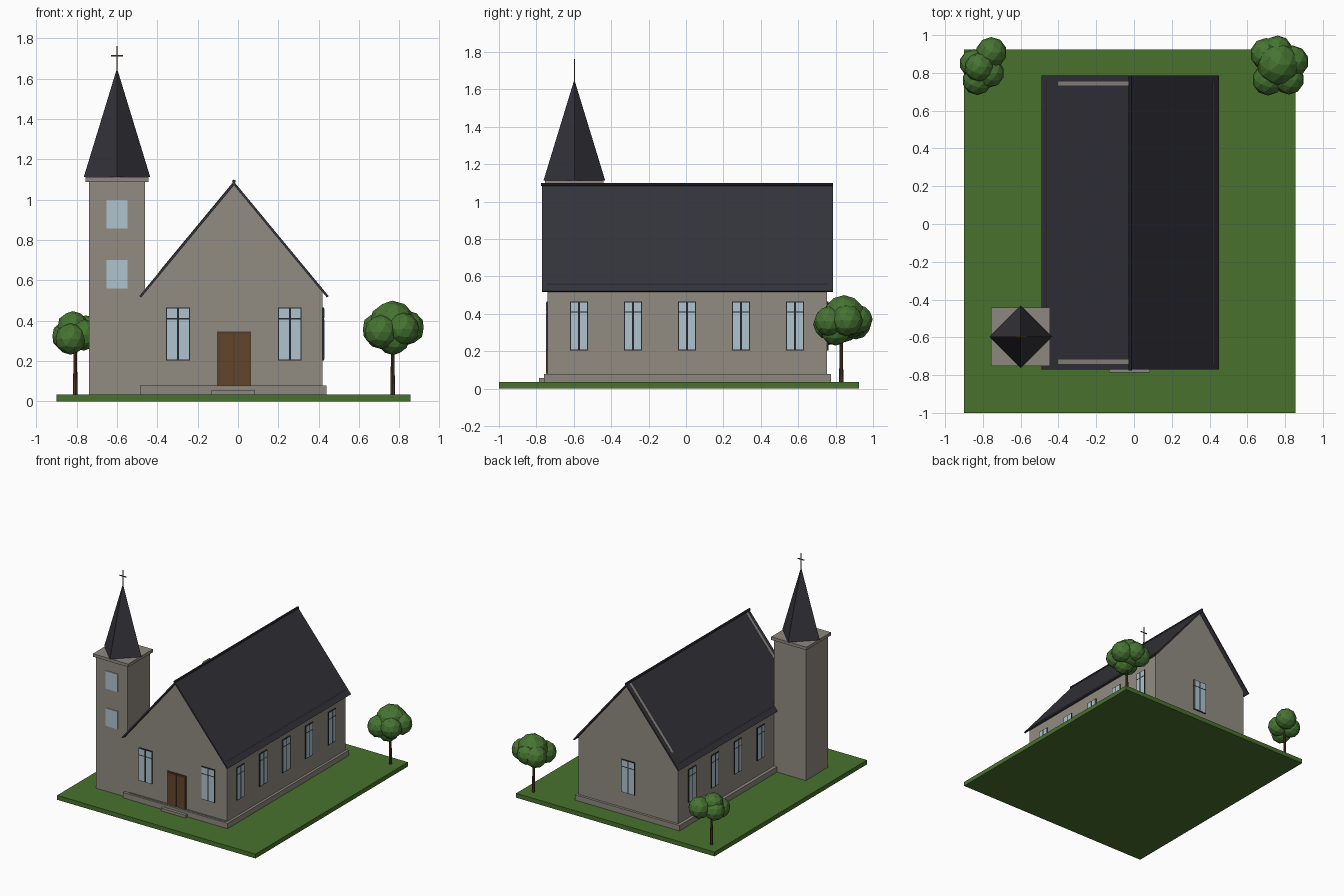
import bpy, bmesh, math
from mathutils import Matrix, Vector

if "Cube" in bpy.data.objects:
    bpy.data.objects.remove(bpy.data.objects["Cube"])


def material(name, r, g, b):
    m = bpy.data.materials.new(name)
    m.diffuse_color = (r, g, b, 1)
    m.use_nodes = True
    m.node_tree.nodes["Principled BSDF"].inputs["Base Color"].default_value = m.diffuse_color
    return m


STONE = material("wall stone", 0.285, 0.265, 0.225)
TRIM = material("trim stone", 0.27, 0.25, 0.215)
SLATE = material("dark slate", 0.033, 0.033, 0.043)
GLASS = material("window glass", 0.43, 0.55, 0.62)
FRAME = material("window frame", 0.018, 0.02, 0.026)
DOOR = material("door wood", 0.120, 0.060, 0.025)
BROWN = material("dark wood", 0.085, 0.043, 0.020)
GRASS = material("grass", 0.065, 0.165, 0.027)
LEAF = material("leaves", 0.062, 0.175, 0.032)


def finish(name, bm, mats, matrix=Matrix()):
    bmesh.ops.recalc_face_normals(bm, faces=bm.faces)
    me = bpy.data.meshes.new(name)
    bm.to_mesh(me)
    bm.free()
    for m in mats:
        me.materials.append(m)
    ob = bpy.data.objects.new(name, me)
    ob.matrix_world = matrix
    bpy.context.collection.objects.link(ob)
    return ob


def add_box(bm, lo, hi, mat=0):
    lo, hi = Vector(lo), Vector(hi)
    size = hi - lo
    mtx = Matrix.Translation((lo + hi) / 2) @ Matrix.Diagonal((*size, 1))
    verts = bmesh.ops.create_cube(bm, size=1, matrix=mtx)["verts"]
    for f in {f for v in verts for f in v.link_faces}:
        f.material_index = mat


def box(name, lo, hi, mat):
    bm = bmesh.new()
    add_box(bm, lo, hi)
    return finish(name, bm, [mat])


def prism(name, profile, y0, y1, mat):
    """Extrude an (x, z) profile along y."""
    bm = bmesh.new()
    face = bm.faces.new([bm.verts.new((x, y0, z)) for x, z in profile])
    out = bmesh.ops.extrude_face_region(bm, geom=[face])["geom"]
    moved = [g for g in out if isinstance(g, bmesh.types.BMVert)]
    bmesh.ops.translate(bm, verts=moved, vec=(0, y1 - y0, 0))
    return finish(name, bm, [mat])


def cone(name, sides, r1, r2, z0, z1, x, y, mat):
    bm = bmesh.new()
    bmesh.ops.create_cone(bm, cap_ends=True, segments=sides, radius1=r1, radius2=r2,
                          depth=z1 - z0)
    return finish(name, bm, [mat], Matrix.Translation((x, y, (z0 + z1) / 2)))


def window(name, x, y, turn, w):
    """Framed window of four panes; local -y points out of the wall."""
    z0, z1, bar = 0.203, 0.465, 0.41
    bm = bmesh.new()
    add_box(bm, (-w / 2, -0.006, z0), (w / 2, 0.002, z1), 0)
    for s in (-1, 1):
        a, b = sorted((s * 0.005, s * (w / 2 - 0.005)))
        for lo, hi in ((z0 + 0.005, bar - 0.003), (bar + 0.003, z1 - 0.005)):
            add_box(bm, (a, -0.008, lo), (b, 0, hi), 1)
    finish(name, bm, [FRAME, GLASS],
           Matrix.Translation((x, y, 0)) @ Matrix.Rotation(turn, 4, "Z"))


CX = -0.02                      # nave axis
XL, XR, YF, YB = -0.46, 0.42, -0.74, 0.755

# Ground, plinth and entrance steps
box("lawn", (-0.90, -1.0, 0), (0.855, 0.925, 0.035), GRASS)
box("plinth", (-0.485, -0.76, 0.03), (0.44, 0.775, 0.078), TRIM)
box("door_sill", (-0.44, -0.745, 0.07), (0.41, -0.73, 0.084), TRIM)
box("entrance_step", (-0.132, -0.785, 0.03), (0.085, -0.75, 0.057), TRIM)

# Nave walls and thin gables that just break through the left roof slope
box("nave_walls", (XL, YF, 0.035), (XR, YB, 0.561), STONE)
gable = [(XL, 0.55), (XR, 0.55), (CX, 1.084), (-0.03, 1.081), (-0.38, 0.658)]
prism("front_gable", gable, YF, YF + 0.022, STONE)
prism("back_gable", gable, YB - 0.022, YB, STONE)

# Roof and ridge
t = 0.018
prism("nave_roof", [(CX - 0.47, 0.522), (CX, 1.09), (CX + 0.47, 0.522),
                    (CX + 0.46, 0.522 - 0.006), (CX, 1.09 - t), (CX - 0.46, 0.522 - 0.006)],
      -0.77, 0.787, SLATE)
ridge = [(CX + 0.009 * math.cos(a * math.pi / 4), 1.091 + 0.009 * math.sin(a * math.pi / 4))
         for a in range(8)]
prism("ridge_cap", ridge, -0.775, 0.787, SLATE)

# Nave windows
for i in range(5):
    y = 0.005 + 0.289 * (i - 2)
    window(f"right_window_{i}", XR, y, math.pi / 2, 0.096)
    if i:                       # the tower covers the first left bay
        window(f"left_window_{i}", XL, y, -math.pi / 2, 0.096)
for x in (-0.297, 0.257):
    window("front_window", x, YF, 0, 0.118)
window("back_window", CX, YB, math.pi, 0.118)

# Double door
bm = bmesh.new()
add_box(bm, (CX - 0.084, YF - 0.006, 0.08), (CX + 0.084, YF + 0.002, 0.347), 0)
for s in (-1, 1):
    a, b = sorted((s * 0.002, s * 0.076))
    add_box(bm, (CX + a, YF - 0.009, 0.082), (CX + b, YF, 0.336), 1)
finish("double_door", bm, [BROWN, DOOR])

# Bell tower, cornice, spire and cross
TX, TY = -0.60, -0.597
box("tower", (TX - 0.14, TY - 0.14, 0.03), (TX + 0.14, TY + 0.14, 1.09), STONE)
box("tower_cornice", (TX - 0.156, TY - 0.156, 1.088), (TX + 0.156, TY + 0.156, 1.112), TRIM)
cone("spire", 4, 0.165, 0, 1.112, 1.652, TX, TY, SLATE)
for z in (0.56, 0.857):
    box("tower_window", (TX - 0.051, TY - 0.146, z), (TX + 0.053, TY - 0.138, z + 0.142), GLASS)
bm = bmesh.new()
add_box(bm, (TX - 0.003, TY - 0.003, 1.635), (TX + 0.003, TY + 0.003, 1.762))
add_box(bm, (TX - 0.03, TY - 0.003, 1.711), (TX + 0.03, TY + 0.003, 1.717))
finish("spire_cross", bm, [BROWN])


# Trees: tapered trunk with clustered faceted leaf balls (x, y, z, radius)
def tree(name, x, y, top, balls):
    cone(name + "_trunk", 8, 0.012, 0.007, 0.03, top, x, y, BROWN)
    bm = bmesh.new()
    for bx, by, bz, r in balls:
        bmesh.ops.create_icosphere(bm, subdivisions=2, radius=r,
                                   matrix=Matrix.Translation((bx, by, bz)))
    finish(name + "_leaves", bm, [LEAF])


tree("right_tree", 0.767, 0.83, 0.32, [
    (0.765, 0.845, 0.385, 0.115), (0.76, 0.92, 0.37, 0.078), (0.84, 0.86, 0.365, 0.085),
    (0.70, 0.90, 0.36, 0.085), (0.71, 0.765, 0.345, 0.085), (0.82, 0.765, 0.36, 0.08),
    (0.77, 0.80, 0.31, 0.08)])
tree("left_tree", -0.807, 0.83, 0.30, [
    (-0.82, 0.83, 0.37, 0.078), (-0.755, 0.908, 0.345, 0.082), (-0.848, 0.85, 0.325, 0.076),
    (-0.83, 0.76, 0.31, 0.078), (-0.765, 0.80, 0.33, 0.078)])
